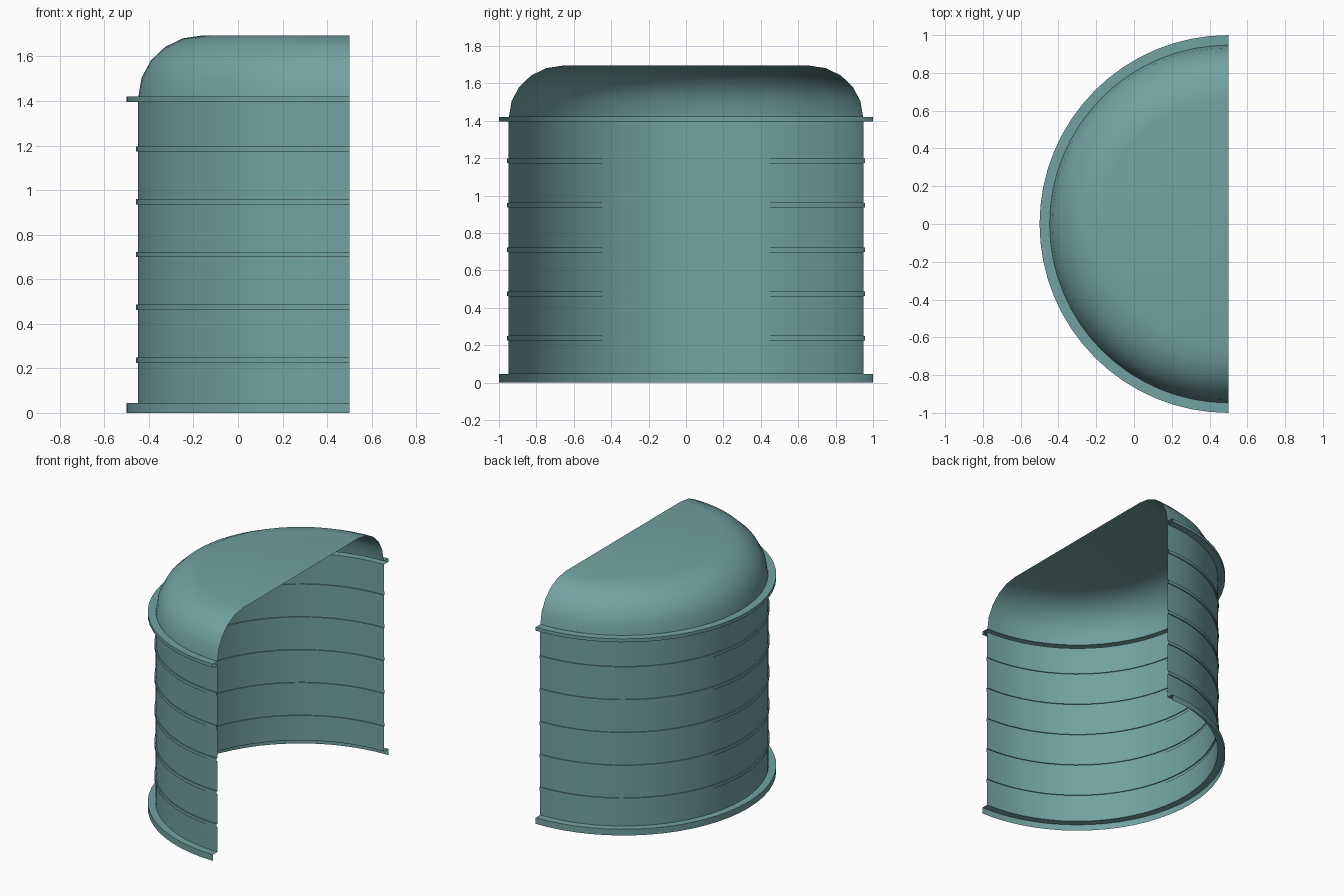
import bpy, bmesh, math
from mathutils import Matrix, Vector

if "Cube" in bpy.data.objects:
    bpy.data.objects.remove(bpy.data.objects["Cube"])

AXIS_X = 0.5   # the half-round shell is swept about this vertical line
SEGMENTS = 32


def half_lathe(name, profile):
    """Sweep an (r, z) profile through the half circle on the -x side."""
    bm = bmesh.new()
    centre = Vector((AXIS_X, 0, 0))
    verts = [bm.verts.new((AXIS_X, r, z)) for r, z in profile]
    edges = [bm.edges.new(pair) for pair in zip(verts, verts[1:])]
    bmesh.ops.spin(bm, geom=verts + edges, cent=centre, axis=(0, 0, 1),
                   angle=math.pi, steps=SEGMENTS)
    bmesh.ops.remove_doubles(bm, verts=bm.verts[:], dist=1e-5)
    bm.normal_update()
    # turn the sheet so that its normals face outward
    facing = sum(f.calc_area() * f.normal.dot(f.calc_center_median() - Vector((AXIS_X, 0, 0.7)))
                 for f in bm.faces)
    if facing < 0:
        bmesh.ops.reverse_faces(bm, faces=bm.faces[:])
    mesh = bpy.data.meshes.new(name)
    bm.to_mesh(mesh)
    bm.free()
    obj = bpy.data.objects.new(name, mesh)
    bpy.context.collection.objects.link(obj)
    mat = bpy.data.materials.get("teal") or bpy.data.materials.new("teal")
    mat.diffuse_color = (0.17, 0.36, 0.36, 1)
    mat.use_nodes = True
    mat.node_tree.nodes["Principled BSDF"].inputs["Base Color"].default_value = mat.diffuse_color
    mesh.materials.append(mat)
    bpy.ops.object.select_all(action='DESELECT')
    obj.select_set(True)
    bpy.context.view_layer.objects.active = obj
    bpy.ops.object.shade_smooth_by_angle(angle=math.radians(30))
    return obj


# Wall: base flange, five pressed ribs and the rim flange, hollow inside
wall = [(1.0, 0.0), (1.0, 0.045), (0.95, 0.045)]
for i in range(1, 6):
    z = 0.237 * i
    wall += [(0.95, z - 0.012), (0.957, z - 0.012), (0.957, z + 0.012), (0.95, z + 0.012)]
wall += [(0.95, 1.395), (1.0, 1.395), (1.0, 1.42), (0.947, 1.42)]
half_lathe("wall", wall)

# Roof: rounded shoulder running into a flat top
roof = [(0.657 + 0.29 * math.cos(a), 1.42 + 0.275 * math.sin(a))
        for a in (math.radians(18 * i) for i in range(6))]
half_lathe("roof", roof + [(0.0, 1.695)])
